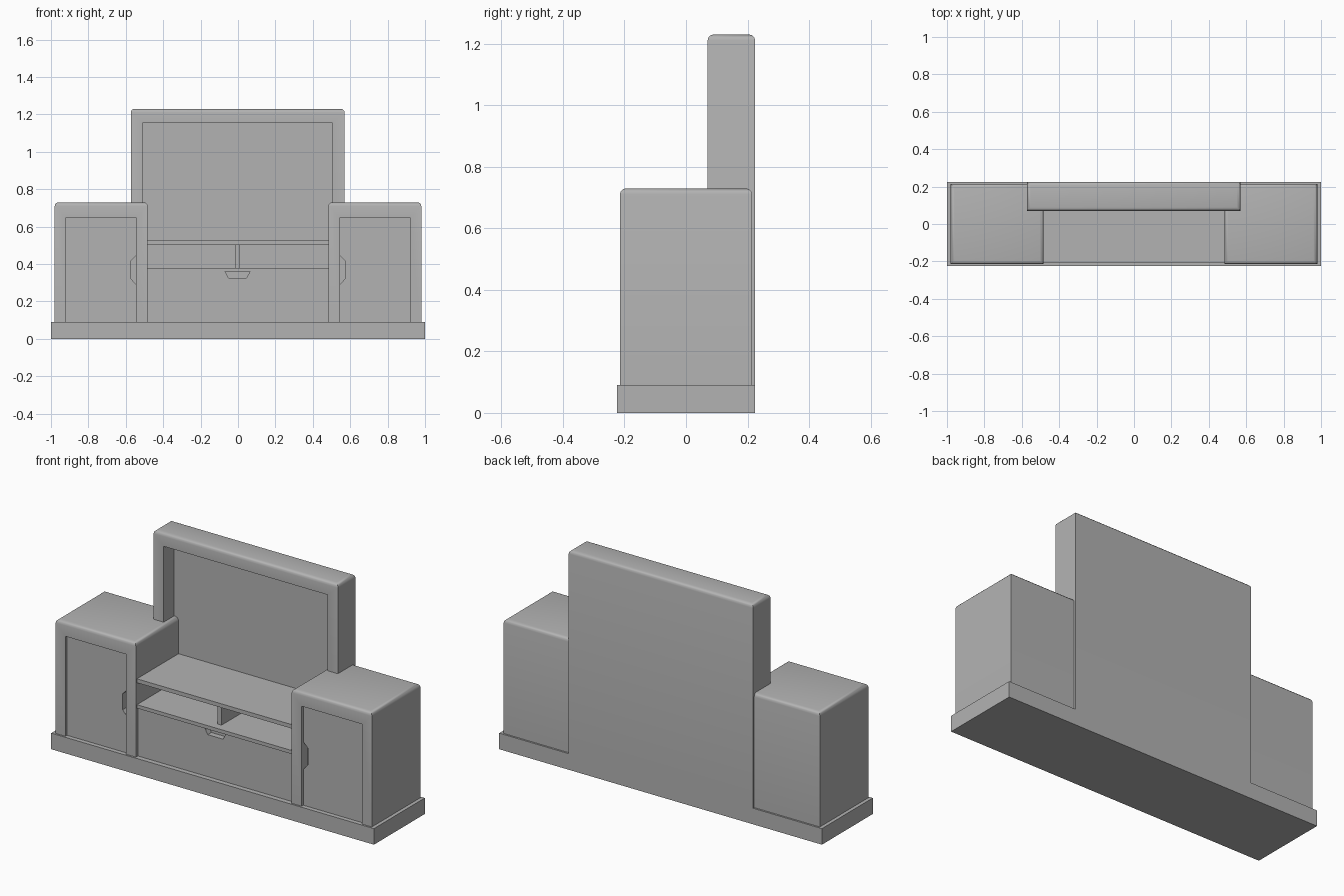
import bpy
import bmesh
import math

cube = bpy.data.objects.get("Cube")
if cube:
    bpy.data.objects.remove(cube, do_unlink=True)

grey = bpy.data.materials.new("plain grey")
grey.use_nodes = True
colour = (0.45, 0.45, 0.45, 1)
grey.diffuse_color = colour
grey.node_tree.nodes["Principled BSDF"].inputs["Base Color"].default_value = colour


def prism(name, outline, front, back, round_top=0):
    """Extrude an x-z outline from front to back, optionally rounding the top rim."""
    bm = bmesh.new()
    face = bm.faces.new([bm.verts.new((x, front, z)) for x, z in outline])
    moved = bmesh.ops.extrude_face_region(bm, geom=[face])["geom"]
    for v in moved:
        if isinstance(v, bmesh.types.BMVert):
            v.co.y = back
    bmesh.ops.recalc_face_normals(bm, faces=bm.faces[:])
    if round_top:
        top = max(z for x, z in outline)
        rim = [e for e in bm.edges if all(abs(v.co.z - top) < 1e-4 for v in e.verts)]
        bmesh.ops.bevel(bm, geom=rim, offset=round_top, segments=3,
                        profile=0.5, affect='EDGES', clamp_overlap=True)
    mesh = bpy.data.meshes.new(name)
    bm.to_mesh(mesh)
    bm.free()
    mesh.materials.append(grey)
    obj = bpy.data.objects.new(name, mesh)
    bpy.context.collection.objects.link(obj)
    return obj


def box(name, x0, x1, front, back, z0, z1, round_top=0):
    return prism(name, [(x0, z0), (x1, z0), (x1, z1), (x0, z1)], front, back, round_top)


def cut(obj, cutter):
    """Subtract the cutter, then throw it away."""
    cutter.hide_render = True
    mod = obj.modifiers.new("cut", 'BOOLEAN')
    mod.operation = 'DIFFERENCE'
    mod.solver = 'EXACT'
    mod.object = cutter
    select(obj)
    bpy.ops.object.modifier_apply(modifier=mod.name)
    bpy.data.objects.remove(cutter, do_unlink=True)


def select(obj):
    bpy.ops.object.select_all(action='DESELECT')
    obj.select_set(True)
    bpy.context.view_layer.objects.active = obj


def smooth(obj):
    select(obj)
    bpy.ops.object.shade_smooth_by_angle(angle=math.radians(35))


floor = 0.09
box("plinth", -1, 1, -0.225, 0.225, 0, floor)

# Side cabinets with a recessed door and a finger notch beside the inner stile
for side, label in ((1, "left"), (-1, "right")):
    cabinet = box(label + "_cabinet", side * 0.483, side * 0.98,
                  -0.215, 0.215, floor, 0.73, 0.02)
    cut(cabinet, box("door_cutter", side * 0.545, side * 0.92, -0.3, -0.2, 0, 0.65))
    notch = [(0.545, 0.29), (0.575, 0.325), (0.575, 0.415), (0.545, 0.445)]
    cut(cabinet, prism("notch_cutter", [(side * x, z) for x, z in notch], -0.25, -0.165))
    smooth(cabinet)

# Tall back with a deep framed recess
back_frame = box("back_frame", -0.573, 0.57, 0.07, 0.225, floor, 1.23, 0.02)
cut(back_frame, box("screen_cutter", -0.51, 0.505, 0, 0.163, 0.2, 1.155))
smooth(back_frame)

# Shelves and divider between the cabinets
inner = 0.484
box("upper_shelf", -inner, inner, -0.205, 0.165, 0.503, 0.525)
box("lower_shelf", -inner, inner, -0.205, 0.165, 0.36, 0.38)
box("shelf_divider", -0.015, 0.01, -0.16, 0.165, 0.38, 0.503)

# Wide drawer with a finger notch in its top edge
drawer = box("drawer", -inner, inner, -0.197, 0.165, floor, 0.36)
cut(drawer, prism("notch_cutter",
                  [(-0.05, 0.325), (0.045, 0.325), (0.07, 0.37), (-0.075, 0.37)],
                  -0.25, -0.165))
